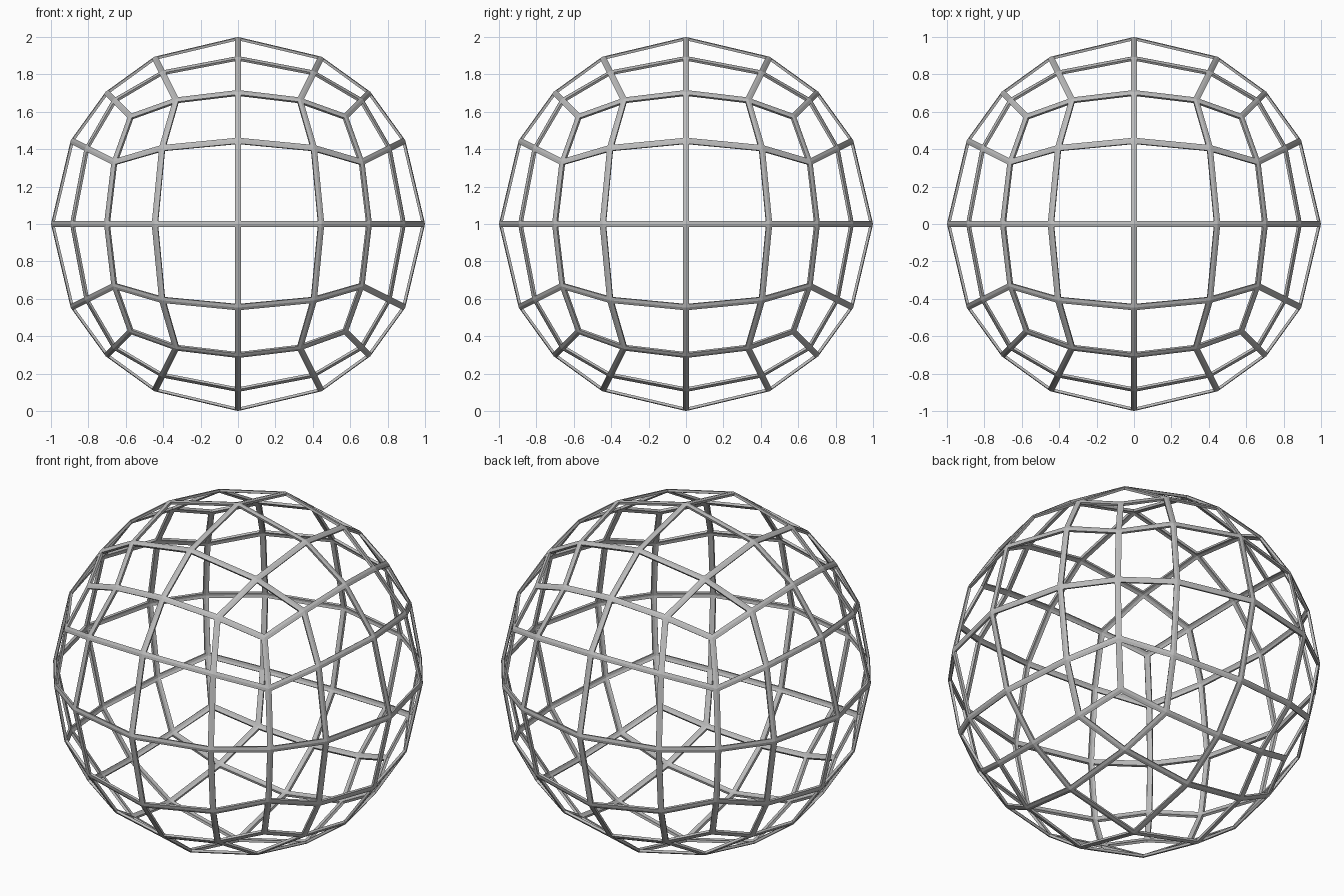
import bpy
import bmesh

cube = bpy.data.objects.get("Cube")
if cube:
    bpy.data.objects.remove(cube, do_unlink=True)

BAR_WIDTH = 0.034
BAR_DEPTH = 0.014

# Grey metal of the bars
grey = bpy.data.materials.new("grey_metal")
grey.use_nodes = True
colour = (0.5, 0.5, 0.5, 1)
grey.diffuse_color = colour
for node in grey.node_tree.nodes:
    if node.type == "BSDF_PRINCIPLED":
        node.inputs["Base Color"].default_value = colour

# Gridded cube blown up into a unit sphere
bm = bmesh.new()
bmesh.ops.create_cube(bm, size=2)
bmesh.ops.subdivide_edges(bm, edges=bm.edges[:], cuts=3, use_grid_fill=True)
for v in bm.verts:
    v.co.normalize()
bmesh.ops.recalc_face_normals(bm, faces=bm.faces[:])

# Open every panel, leaving a flat bar along each edge
panels = bm.faces[:]
bmesh.ops.inset_individual(bm, faces=panels, thickness=BAR_WIDTH / 2,
                           use_even_offset=True)
bmesh.ops.delete(bm, geom=panels, context="FACES")
bmesh.ops.translate(bm, verts=bm.verts[:], vec=(0, 0, 1))

mesh = bpy.data.meshes.new("sphere_lattice")
bm.to_mesh(mesh)
bm.free()
mesh.materials.append(grey)
lattice = bpy.data.objects.new("sphere_lattice", mesh)
bpy.context.collection.objects.link(lattice)

# Thicken the bars inwards
solid = lattice.modifiers.new("bar_depth", "SOLIDIFY")
solid.thickness = BAR_DEPTH
solid.offset = -1
solid.use_even_offset = True
